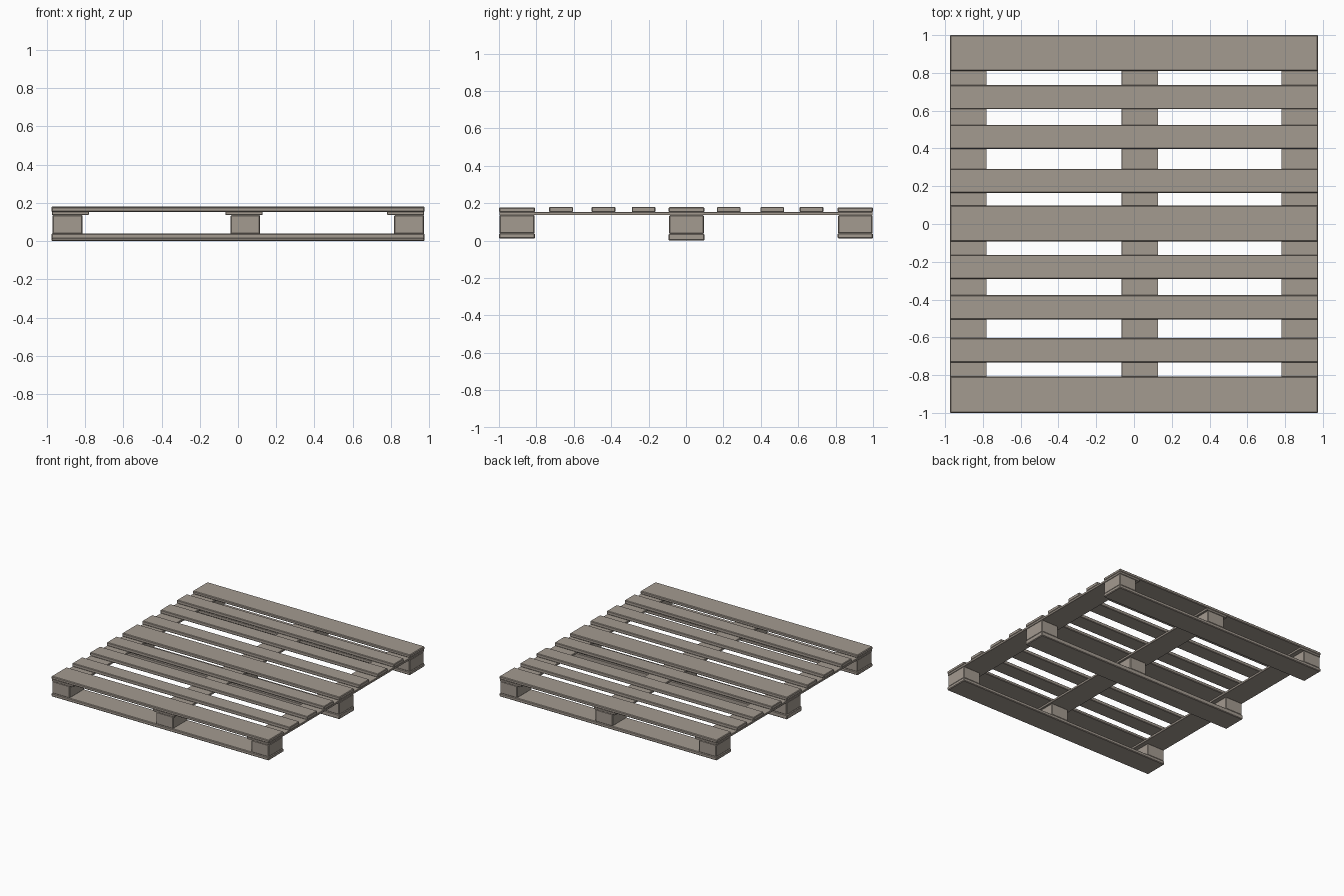
import bpy, bmesh

if "Cube" in bpy.data.objects:
    bpy.data.objects.remove(bpy.data.objects["Cube"])

wood = bpy.data.materials.new("weathered_wood")
wood.diffuse_color = (0.37, 0.325, 0.28, 1)
wood.use_nodes = True
wood.node_tree.nodes["Principled BSDF"].inputs["Base Color"].default_value = wood.diffuse_color


def plank(name, x, y, z, bevel=0.005):
    """Box from (min, max) ranges with slightly worn edges."""
    bm = bmesh.new()
    bmesh.ops.create_cube(bm, size=1)
    for v in bm.verts:
        v.co = [r[0] + (c + 0.5) * (r[1] - r[0]) for r, c in zip((x, y, z), v.co)]
    if bevel:
        bmesh.ops.bevel(bm, geom=bm.edges[:], offset=bevel, segments=1,
                        profile=0.5, affect='EDGES')
    mesh = bpy.data.meshes.new(name)
    bm.to_mesh(mesh)
    bm.free()
    mesh.materials.append(wood)
    ob = bpy.data.objects.new(name, mesh)
    bpy.context.collection.objects.link(ob)
    return ob


SPAN = (-0.975, 0.975)

# Deck boards: wide at both ends and centre, narrow in between
wide = [(-1.0, -0.807), (-0.093, 0.098), (0.81, 1.0)]
narrow = [(-0.732, -0.604), (-0.505, -0.377), (-0.29, -0.164),
          (0.165, 0.292), (0.398, 0.525), (0.608, 0.735)]
wide_tops = [0.177, 0.18, 0.177]
for i, (y, top) in enumerate(zip(wide, wide_tops)):
    plank(f"wide_deck_board_{i}", SPAN, y, (0.152, top))
for i, y in enumerate(narrow):
    plank(f"narrow_deck_board_{i}", SPAN, y, (0.152, 0.18), 0.004)

# Long thin stringers under the deck
for i, x in enumerate([(-0.973, -0.78), (-0.065, 0.128), (0.78, 0.973)]):
    plank(f"stringer_board_{i}", x, (-0.998, 0.998), (0.136, 0.153), 0.002)

# Spacer blocks, three per row, and the bottom runner of each row
bottoms = [0.012, 0.0, 0.012]
for r, (y, z0) in enumerate(zip(wide, bottoms)):
    runner_top = 0.04 if r != 1 else 0.037
    plank(f"bottom_runner_{r}", SPAN, y, (z0, runner_top))
    for c, x in enumerate([(-0.97, -0.813), (-0.038, 0.116), (0.817, 0.972)]):
        plank(f"spacer_block_{r}_{c}", x, (y[0] + 0.003, y[1] - 0.003),
              (runner_top - 0.002, 0.137))
